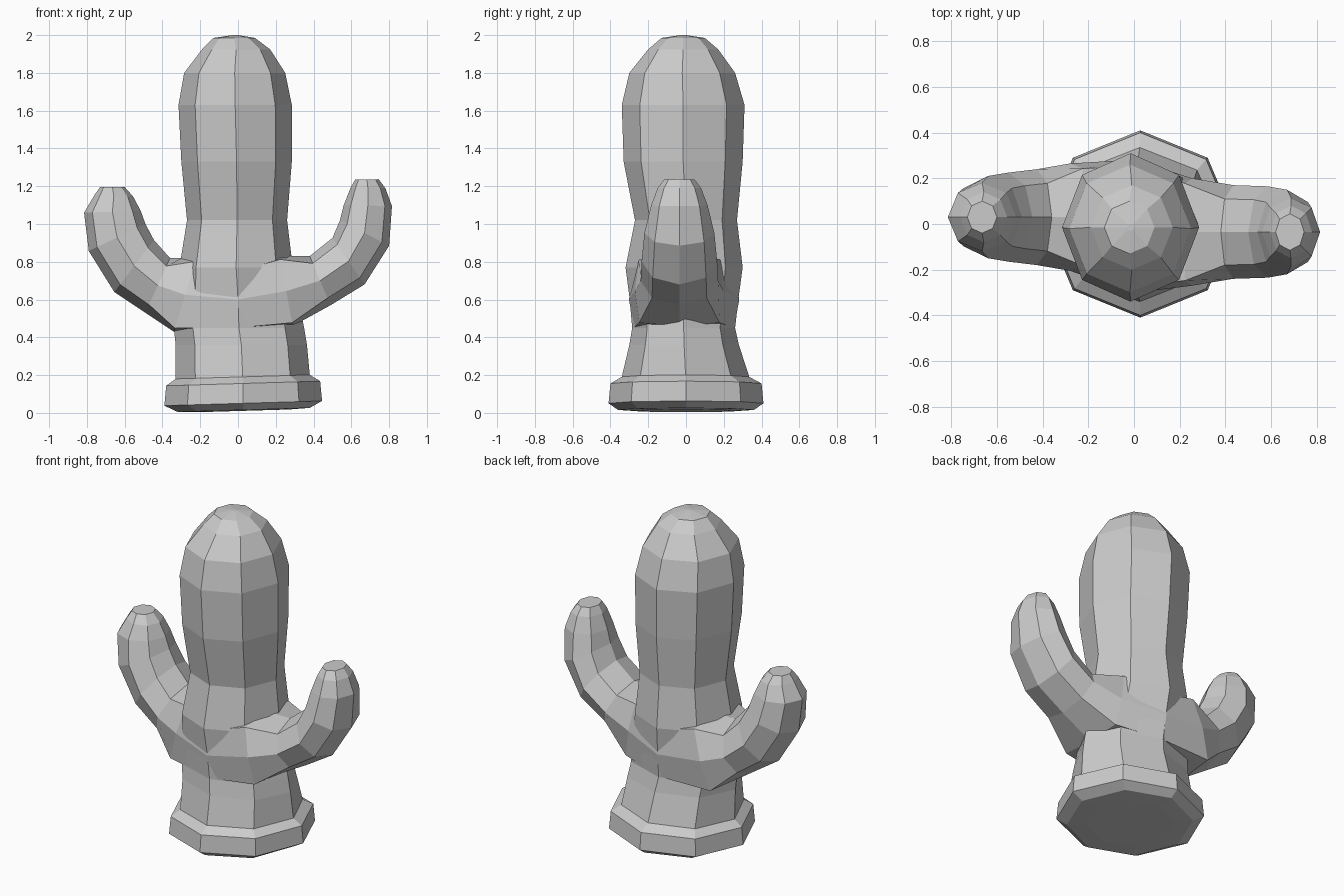
import bpy
import bmesh
import math
from mathutils import Vector

SIDES = 8

cube = bpy.data.objects.get("Cube")
if cube:
    bpy.data.objects.remove(cube, do_unlink=True)

# One matte grey for the whole plant
grey = bpy.data.materials.new("plain grey")
grey.use_nodes = True
color = (0.6, 0.6, 0.6, 1)
grey.diffuse_color = color
grey.node_tree.nodes["Principled BSDF"].inputs["Base Color"].default_value = color


def ring_points(center, axis_a, axis_b, boxy=1):
    """Octagon with corners on both axes; boxy pushes the diagonal corners out."""
    points = []
    for i in range(SIDES):
        angle = math.tau * i / SIDES
        offset = axis_a * math.cos(angle) + axis_b * math.sin(angle)
        points.append(center + offset * (boxy if i % 2 else 1))
    return points


def loft(name, rings):
    """Skin a list of rings into a closed, flat-shaded solid."""
    bm = bmesh.new()
    loops = [[bm.verts.new(p) for p in ring] for ring in rings]
    for lower, upper in zip(loops, loops[1:]):
        for i in range(SIDES):
            j = (i + 1) % SIDES
            bm.faces.new((lower[i], lower[j], upper[j], upper[i]))
    bm.faces.new(loops[0])
    bm.faces.new(loops[-1])
    bmesh.ops.recalc_face_normals(bm, faces=bm.faces)
    mesh = bpy.data.meshes.new(name)
    bm.to_mesh(mesh)
    bm.free()
    mesh.materials.append(grey)
    obj = bpy.data.objects.new(name, mesh)
    bpy.context.collection.objects.link(obj)
    return obj


# Trunk with its slightly tilted foot: height, then x and y extents
TRUNK = [
    (.01, -.22, .27, -.25, .25),
    (.015, -.32, .38, -.36, .36),
    (.05, -.39, .445, -.41, .41),
    (.155, -.38, .435, -.4, .4),
    (.19, -.33, .38, -.34, .335),
    (.36, -.33, .365, -.3, .28),
    (.45, -.34, .35, -.285, .26),
    (.6, -.32, .32, -.298, .277),
    (.77, -.31, .29, -.32, .3),
    (1.02, -.27, .26, -.27, .27),
    (1.33, -.3, .285, -.33, .3),
    (1.63, -.315, .285, -.34, .31),
    (1.8, -.285, .25, -.3, .26),
    (1.925, -.19, .17, -.2, .17),
    (1.985, -.13, .09, -.13, .1),
    (2, -.03, 0, -.03, 0),
]
trunk_rings = []
for z, x0, x1, y0, y1 in TRUNK:
    middle = Vector(((x0 + x1) / 2, (y0 + y1) / 2, z))
    ring = ring_points(middle, Vector(((x1 - x0) / 2, 0, 0)),
                       Vector((0, (y1 - y0) / 2, 0)))
    if z < .3:
        for p in ring:
            p.z = max(0, p.z + p.x * .03)
    trunk_rings.append(ring)
cactus = loft("cactus_body", trunk_rings)

# Arms: outer x and z, inner x and z, half depth of each ring
LEFT_ARM = [
    (.29, .46, .22, .83, .235),
    (.49, .57, .38, .83, .205),
    (.67, .68, .5, .926, .2),
    (.8, .885, .54, 1.02, .185),
    (.815, 1.095, .56, 1.1, .15),
    (.78, 1.19, .595, 1.19, .115),
    (.745, 1.237, .62, 1.235, .08),
]
RIGHT_ARM = [
    (.34, .43, .22, .82, .235),
    (.49, .53, .36, .82, .21),
    (.655, .64, .445, .915, .195),
    (.79, .857, .49, 1, .18),
    (.815, 1.06, .515, 1.07, .15),
    (.76, 1.153, .555, 1.145, .11),
    (.73, 1.196, .6, 1.196, .07),
]


def arm_rings(profile, side, shift):
    rings = []
    for ox, oz, ix, iz, depth in profile:
        outer = Vector((ox * side, 0, oz))
        inner = Vector((ix * side, 0, iz))
        middle = (outer + inner) / 2 + Vector((0, shift, 0))
        # The ring where the arm leaves the trunk is squarer than the rest
        boxy = 1 if rings else 1.28
        rings.append(ring_points(middle, (outer - inner) / 2,
                                 Vector((0, depth, 0)), boxy))
    return rings


# Both arms share one squarish root ring in the middle of the trunk
root = ring_points(Vector((0, -.01, .6)), Vector((0, 0, -.165)),
                   Vector((0, .292, 0)), 1.28)
left_rings = arm_rings(LEFT_ARM, 1, -.035)
right_rings = arm_rings(RIGHT_ARM, -1, .03)
arms = loft("arms", right_rings[::-1] + [root] + left_rings)

# Grow the arms into the trunk as one continuous skin
union = cactus.modifiers.new("grow arms", "BOOLEAN")
union.operation = "UNION"
union.solver = "EXACT"
union.object = arms
bpy.context.view_layer.objects.active = cactus
bpy.ops.object.modifier_apply(modifier=union.name)
bpy.data.objects.remove(arms, do_unlink=True)
